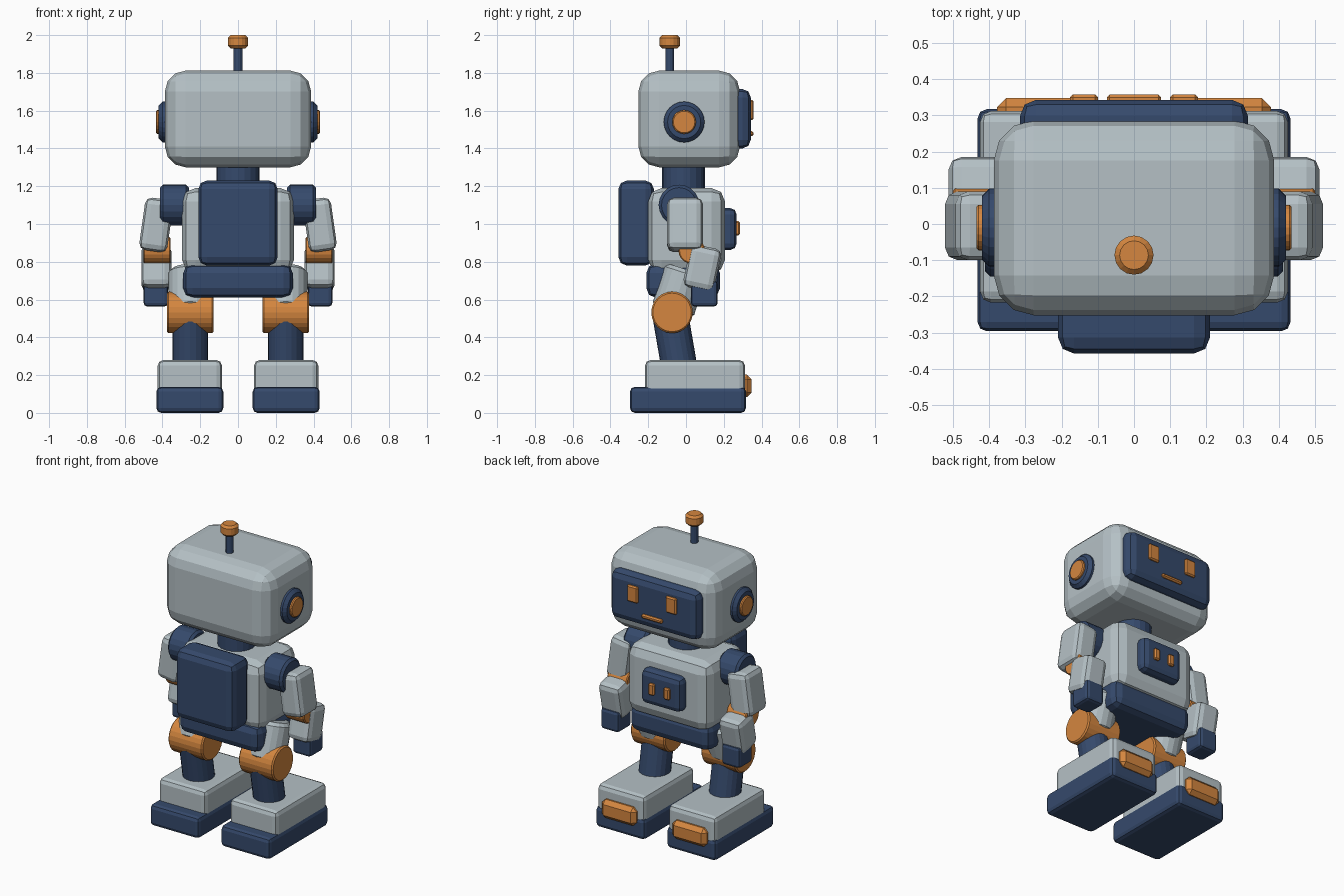
import bpy
import math
from mathutils import Vector

cube = bpy.data.objects.get("Cube")
if cube:
    bpy.data.objects.remove(cube, do_unlink=True)


def material(name, color):
    mat = bpy.data.materials.new(name)
    mat.use_nodes = True
    mat.diffuse_color = (*color, 1)
    mat.node_tree.nodes["Principled BSDF"].inputs["Base Color"].default_value = (*color, 1)
    return mat


GREY = material("light grey shell", (0.46, 0.53, 0.56))
NAVY = material("navy blue", (0.036, 0.068, 0.15))
ORANGE = material("orange accent", (0.66, 0.24, 0.05))


def finish(name, mat, bevel, segments):
    obj = bpy.context.object
    obj.name = name
    obj.data.materials.append(mat)
    if bevel:
        mod = obj.modifiers.new("rounded edges", "BEVEL")
        mod.width = bevel
        mod.segments = segments
        mod.limit_method = "ANGLE"
        mod.angle_limit = math.radians(40)
    return obj


def box(name, mat, x, y, z, bevel=0.03, segments=2, tilt=(0, 0, 0)):
    """Rounded box; each of x, y, z is a (low, high) range."""
    ranges = (x, y, z)
    bpy.ops.mesh.primitive_cube_add(size=1, location=[sum(r) / 2 for r in ranges])
    obj = bpy.context.object
    for v in obj.data.vertices:
        v.co = [c * (r[1] - r[0]) for c, r in zip(v.co, ranges)]
    obj.rotation_euler = [math.radians(a) for a in tilt]
    return finish(name, mat, bevel, segments)


def rod(name, mat, start, end, radius, bevel=0.0, sides=20):
    """Cylinder running between two points."""
    a, b = Vector(start), Vector(end)
    bpy.ops.mesh.primitive_cylinder_add(vertices=sides, radius=radius,
                                        depth=(b - a).length, location=(a + b) / 2)
    bpy.context.object.rotation_euler = (b - a).to_track_quat("Z", "Y").to_euler()
    return finish(name, mat, bevel, 1)


def span(s, low, high):
    """Mirror an x range to side s."""
    return (low, high) if s > 0 else (-high, -low)


# Head, face and antenna
box("head", GREY, (-0.387, 0.387), (-0.252, 0.286), (1.3, 1.812), 0.11, 3)
box("face_screen", NAVY, (-0.315, 0.315), (0.2, 0.343), (1.4, 1.715), 0.045)
box("mouth", ORANGE, (-0.075, 0.075), (0.33, 0.357), (1.465, 1.492), 0.008, 1)
rod("antenna_stem", NAVY, (0, -0.086, 1.78), (0, -0.086, 1.94), 0.023, sides=12)
rod("antenna_tip", ORANGE, (0, -0.086, 1.93), (0, -0.086, 2.0), 0.054, 0.014, 16)

# Neck and body
rod("neck", NAVY, (0, -0.013, 1.12), (0, -0.013, 1.34), 0.113)
box("torso", GREY, (-0.296, 0.296), (-0.2, 0.206), (0.74, 1.19), 0.07)
box("pelvis", NAVY, (-0.29, 0.29), (-0.21, 0.18), (0.61, 0.79), 0.05)
box("backpack", NAVY, (-0.21, 0.21), (-0.358, -0.17), (0.78, 1.23), 0.045)
box("chest_panel", NAVY, (-0.145, 0.145), (0.17, 0.268), (0.862, 1.085), 0.035)

for s, side in ((1, "left"), (-1, "right")):
    # Paired face and chest details
    box(side + "_eye", ORANGE, span(s, 0.1, 0.177), (0.33, 0.358), (1.55, 1.656), 0.008, 1)
    box(side + "_button", ORANGE, span(s, 0.034, 0.076), (0.25, 0.285), (0.94, 1.015), 0.008, 1)
    rod(side + "_ear", NAVY, (s * 0.35, -0.01, 1.54), (s * 0.42, -0.01, 1.54), 0.108, 0.02, 24)
    rod(side + "_ear_cap", ORANGE, (s * 0.4, -0.01, 1.54), (s * 0.435, -0.01, 1.54), 0.063, 0.006)

    # Arm
    rod(side + "_shoulder", NAVY, (s * 0.26, -0.037, 1.1), (s * 0.412, -0.037, 1.1), 0.108, 0.015)
    box(side + "_upper_arm", GREY, span(s, 0.358, 0.508), (-0.1, 0.09), (0.855, 1.135),
        0.035, tilt=(0, -s * 8, 0))
    rod(side + "_elbow", ORANGE, (s * 0.357, 0.03, 0.86), (s * 0.5, 0.03, 0.86), 0.07, 0.006)
    box(side + "_forearm", GREY, span(s, 0.353, 0.512), (0.002, 0.17), (0.652, 0.882),
        0.035, tilt=(-12, 0, 0))
    box(side + "_hand", NAVY, span(s, 0.37, 0.5), (0.026, 0.168), (0.563, 0.7), 0.02)

    # Leg
    hip_x = s * 0.253
    rod(side + "_thigh", GREY, (hip_x, 0.0, 0.76), (hip_x, -0.072, 0.535), 0.115, 0.02)
    rod(side + "_knee", ORANGE, (s * 0.13, -0.074, 0.532), (s * 0.376, -0.074, 0.532), 0.11, 0.008, 24)
    rod(side + "_shin", NAVY, (hip_x, -0.08, 0.5), (hip_x, -0.035, 0.24), 0.095)

    # Foot
    box(side + "_foot", GREY, span(s, 0.085, 0.425), (-0.217, 0.312), (0.1, 0.28), 0.03)
    box(side + "_sole", NAVY, span(s, 0.078, 0.432), (-0.296, 0.317), (0.0, 0.138), 0.025)
    box(side + "_toe_bumper", ORANGE, span(s, 0.13, 0.378), (0.27, 0.348), (0.083, 0.203), 0.025, 1)
